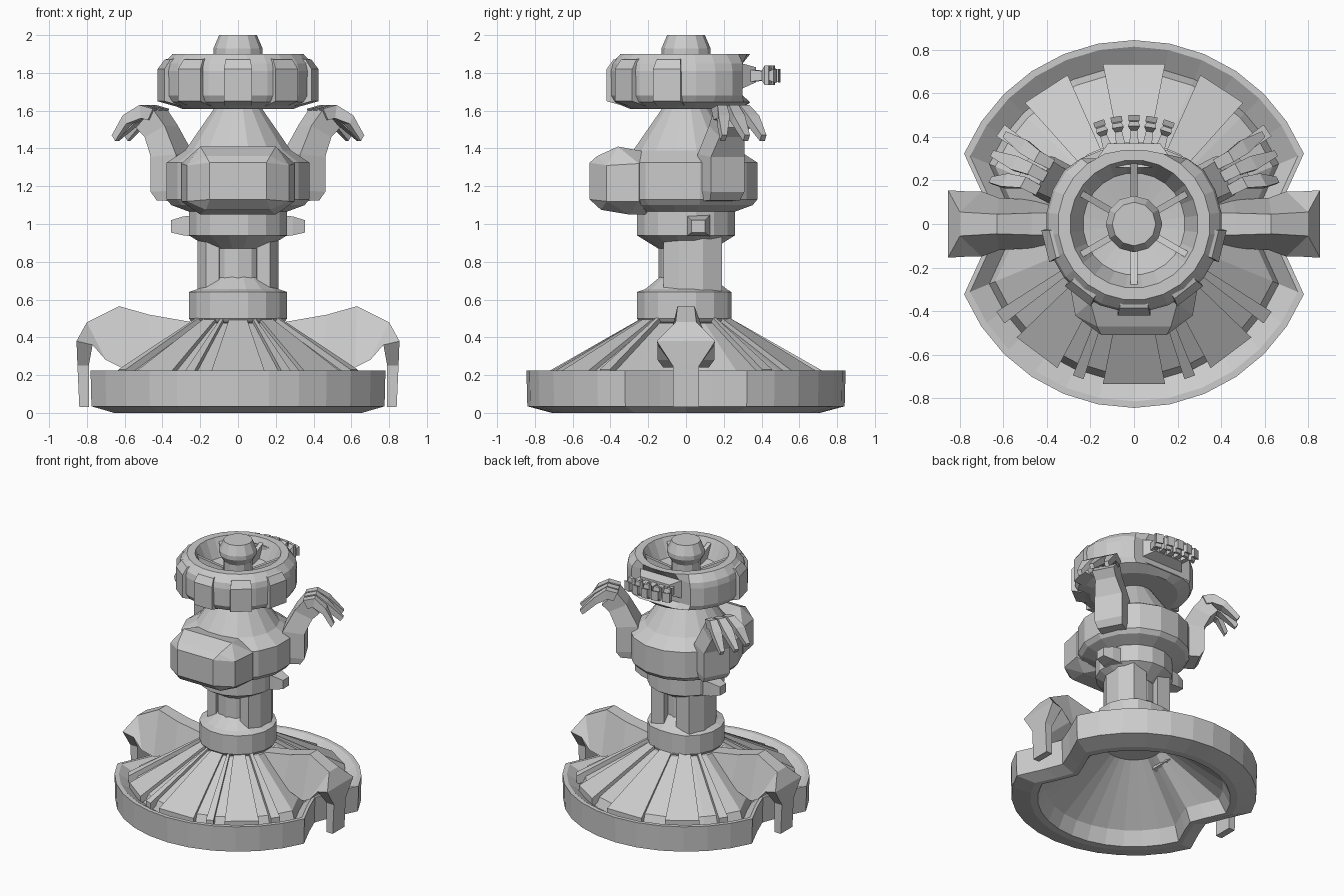
import bpy, bmesh
from math import sin, cos, radians, atan2, degrees, pi, hypot


def finish(name, bm):
    bmesh.ops.remove_doubles(bm, verts=bm.verts, dist=0.0005)
    bmesh.ops.recalc_face_normals(bm, faces=bm.faces)
    me = bpy.data.meshes.new(name)
    bm.to_mesh(me)
    bm.free()
    ob = bpy.data.objects.new(name, me)
    bpy.context.collection.objects.link(ob)
    return ob


def lathe(name, prof, n=16, mod=None, turn=0.0):
    """Revolve an (r, z) profile that starts and ends on the axis."""
    bm = bmesh.new()
    rings = []
    for r, z in prof:
        ring = []
        for k in range(n):
            a = 2 * pi * (k + turn) / n
            p = (r * cos(a), r * sin(a), z)
            ring.append(bm.verts.new(mod(*p) if mod else p))
        rings.append(ring)
    for A, B in zip(rings, rings[1:]):
        for k in range(n):
            j = (k + 1) % n
            bm.faces.new((A[k], A[j], B[j], B[k]))
    bmesh.ops.dissolve_degenerate(bm, dist=0.0005, edges=bm.edges)
    return finish(name, bm)


def hull(name, pts):
    bm = bmesh.new()
    for p in pts:
        bm.verts.new(p)
    bmesh.ops.convex_hull(bm, input=bm.verts)
    bmesh.ops.dissolve_limit(bm, angle_limit=0.01, verts=bm.verts, edges=bm.edges)
    return finish(name, bm)


def box(name, x0, x1, y0, y1, z0, z1):
    return hull(name, [(x, y, z) for x in (x0, x1) for y in (y0, y1) for z in (z0, z1)])


def polar(ang, u, v, z, s=1):
    """Local (outward, sideways, up) to world, optionally mirrored in x."""
    a = radians(ang)
    return (s * (u * cos(a) - v * sin(a)), u * sin(a) + v * cos(a), z)


def loft(name, secs, ang=0, s=1):
    """Sections (u1, z1, halfwidth1, u2, z2, halfwidth2[, v centre])."""
    bm = bmesh.new()
    rings = []
    for u1, z1, w1, u2, z2, w2, *c in secs:
        c = c[0] if c else 0
        pts = [(u1, c - w1, z1), (u1, c + w1, z1), (u2, c + w2, z2), (u2, c - w2, z2)]
        rings.append([bm.verts.new(polar(ang, *p, s)) for p in pts])
    for A, B in zip(rings, rings[1:]):
        for k in range(4):
            j = (k + 1) % 4
            bm.faces.new((A[k], A[j], B[j], B[k]))
    bm.faces.new(rings[0])
    bm.faces.new(rings[-1])
    return finish(name, bm)


# Hollow conical base with a notch on each side
def notch(x, y, z):
    r = hypot(x, y)
    a = abs(degrees(atan2(y, abs(x))))
    if r > 0.6 and a < 20:
        f = 0.84 if a > 5 else 0.76
        return (x * f, y * f, z)
    return (x, y, z)


lathe("base", [(0, 0.43), (0.2, 0.42), (0.61, 0.1), (0.66, 0.0), (0.71, 0), (0.84, 0.035),
               (0.845, 0.225), (0.815, 0.225), (0.72, 0.16), (0.69, 0.225), (0.26, 0.475),
               (0, 0.475)], 32, notch)

# Raised panels and ribs on the cone
for ang, h, t in [(90, 11, .025), (-90, 11, .025), (57, 9, .035), (123, 9, .035),
                  (-53, 9, .03), (-127, 9, .03), (35, 2.5, .04), (145, 2.5, .04),
                  (-35, 2.5, .04), (-145, 2.5, .04), (-70, 2, .03), (-110, 2, .03)]:
    pts = []
    for r, z in ((0.25, 0.47), (0.75, 0.19)):
        for sgn in (-1, 1):
            for lift in (-0.03, t):
                pts.append(polar(ang + sgn * h, r, 0, z + lift))
    hull("cone_panel", pts)

# Side legs arching over the notches
for s in (-1, 1):
    loft("side_leg", [(0.24, 0.48, .05, 0.24, 0.36, .09), (0.47, 0.52, .05, 0.45, 0.30, .11),
                      (0.63, 0.565, .045, 0.62, 0.24, .12), (0.80, 0.48, .055, 0.70, 0.28, .15),
                      (0.855, 0.38, .155, 0.77, 0.36, .15), (0.85, 0.25, .07, 0.79, 0.25, .07),
                      (0.84, 0.03, .07, 0.79, 0.03, .07)], 0, s)

# Neck: collar, column, side ribs, upper ring, lugs
lathe("neck_collar", [(0, 0.46), (0.25, 0.48), (0.265, 0.5), (0.265, 0.64), (0.22, 0.655),
                      (0.14, 0.72), (0, 0.72)], 16, lambda x, y, z: (x, min(y, 0.24), z), 0.5)
lathe("neck_column", [(0, 0.6), (0.145, 0.6), (0.145, 0.95), (0, 0.95)], 12)
for s in (-1, 1):
    hull("neck_side_rib", [(s * x, y, z) for z in (0.63, 0.95)
                           for x, y in ((.1, -.12), (.17, -.12), (.215, -.04), (.215, .09),
                                        (.16, .19), (.05, .19))])
    hull("neck_lug", [(s * x, y, z) for x, y0, y1, z0, z1 in
                      ((.2, .0, .13, .93, 1.05), (.29, .01, .12, .94, 1.04), (.355, .03, .1, .955, 1.02))
                      for y in (y0, y1) for z in (z0, z1)])
lathe("neck_ring", [(0, 0.87), (0.15, 0.87), (0.265, 0.94), (0.265, 1.1), (0, 1.1)], 16, None, 0.5)

# Torso
lathe("torso", [(0, 1.06), (0.25, 1.06), (0.36, 1.1), (0.385, 1.13), (0.385, 1.325),
                (0.285, 1.39), (0.13, 1.61), (0.13, 1.7), (0, 1.7)], 16, None, 0.5)

# Front chest block
hull("chest_block", [(s * x, y, z) for s in (-1, 1) for x, y, z in
                     ((.15, -.51, 1.13), (.15, -.51, 1.325), (.17, -.47, 1.36), (.2, -.36, 1.41),
                      (.16, -.2, 1.38), (.27, -.42, 1.31), (.27, -.42, 1.12), (.17, -.45, 1.075),
                      (.2, -.3, 1.05), (.14, -.2, 1.05), (.3, -.25, 1.12), (.3, -.25, 1.32))])

# Arms with hands reaching out and back
for s in (-1, 1):
    loft("arm", [(.3, 1.12, .09, .44, 1.125, .09), (.3, 1.18, .1, .47, 1.17, .1),
                 (.32, 1.37, .1, .47, 1.355, .1), (.40, 1.52, .075, .52, 1.46, .075),
                 (.47, 1.61, .08, .57, 1.51, .08)], 28, s)
    for v, tip, reach in ((-.07, -.13, .68), (0, -.02, .73), (.065, .085, .72)):
        loft("finger", [(.46, 1.61, .025, .49, 1.55, .025, v),
                        (.54, 1.63, .028, .53, 1.56, .028, v),
                        (.62, 1.575, .034, .60, 1.53, .034, (v + tip) / 2),
                        (reach, 1.47, .015, reach - .02, 1.44, .015, tip)], 28, s)


# Head ring, hollow on top, cut flat at the back
def back_cut(x, y, z):
    lim = 0.34 if z < 1.65 or z > 1.86 else 0.3
    return (x, min(y, lim), z)


lathe("head", [(0, 1.61), (0.30, 1.61), (0.385, 1.645), (0.405, 1.68), (0.405, 1.81), (0.395, 1.85),
               (0.35, 1.9), (0.295, 1.9), (0.235, 1.77), (0.13, 1.75), (0, 1.75)], 24, back_cut, 0.5)

# Raised blocks round the head
for ang in (-90, -52, -128, -14, -166):
    hull("head_block", [polar(ang, u, v * w, z) for w in (-1, 1) for u, v, z in
                        ((.33, .075, 1.625), (.42, .075, 1.65), (.42, .075, 1.82),
                         (.385, .065, 1.87), (.33, .06, 1.885))])

# Inner struts of the bowl
for k in range(6):
    ang = 30 + 60 * k
    hull("bowl_strut", [polar(ang, u, v, z) for v in (-.015, .015) for u, z in
                        ((.1, 1.74), (.1, 1.79), (.24, 1.76), (.24, 1.81), (.28, 1.87))])

# Central knob
lathe("knob", [(0, 1.72), (0.1, 1.72), (0.1, 1.85), (0.13, 1.9), (0.13, 1.93),
               (0.1, 2.0), (0, 2.0)], 12)

# Rear mount with a fan of small claws
hull("rear_mount", [(s * x, y, z) for s in (-1, 1) for x, y, z in
                    ((.2, .26, 1.7), (.2, .26, 1.86), (.12, .37, 1.75), (.12, .37, 1.83))])
for k in range(5):
    ang = 90 + (k - 2) * 9.5
    loft("rear_claw", [(.33, 1.82, .025, .33, 1.75, .025), (.43, 1.81, .016, .43, 1.76, .016),
                       (.45, 1.84, .028, .45, 1.735, .028), (.47, 1.84, .02, .47, 1.735, .02),
                       (.475, 1.81, .026, .475, 1.76, .026), (.5, 1.82, .026, .5, 1.75, .026)], ang)
